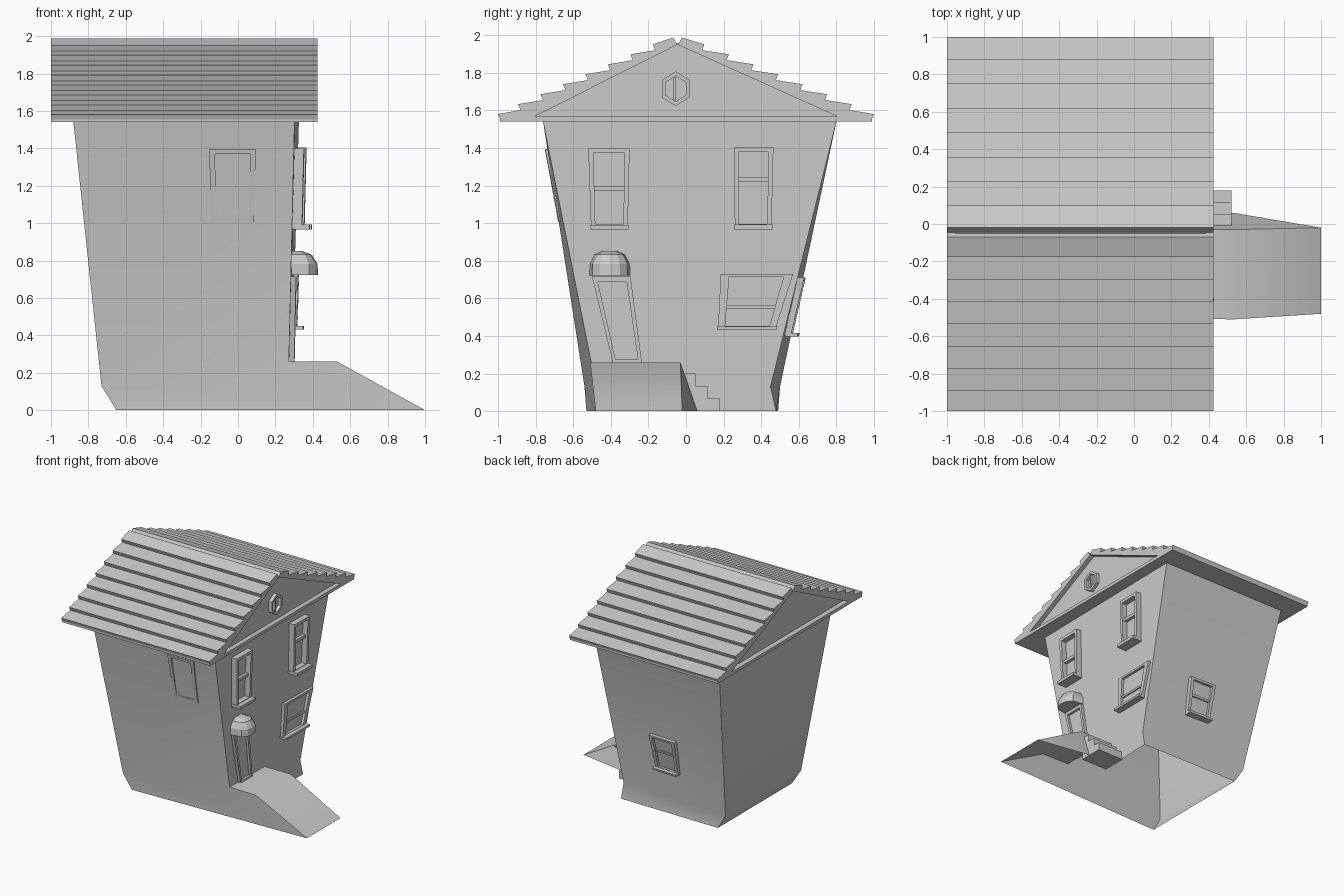
import bpy, bmesh, math
from mathutils import Vector

if "Cube" in bpy.data.objects:
    bpy.data.objects.remove(bpy.data.objects["Cube"])


def make(name, verts, faces, smooth=False):
    bm = bmesh.new()
    vs = [bm.verts.new(v) for v in verts]
    for f in faces:
        bm.faces.new([vs[i] for i in f])
    bmesh.ops.recalc_face_normals(bm, faces=bm.faces)
    me = bpy.data.meshes.new(name)
    bm.to_mesh(me)
    bm.free()
    ob = bpy.data.objects.new(name, me)
    bpy.context.collection.objects.link(ob)
    if smooth:
        bpy.context.view_layer.objects.active = ob
        ob.select_set(True)
        bpy.ops.object.shade_smooth_by_angle(angle=math.radians(30))
        ob.select_set(False)
    return ob


# Leaning wall surfaces: (along, height, outward offset) -> point
def wall_x(y, z, o=0):
    return (0.275 + 0.025 * z + 0.015 * y + o, y, z)

def wall_front(x, z, o=0):
    return (x, -0.76 + (1.54 - z) * (0.156 + 0.047 * (x + 0.73)) - o, z)

def wall_back(x, z, o=0):
    return (x, 0.80 - (1.54 - z) * (0.213 + 0.035 * (x + 0.73)) + o, z)

def gable_wall(y, z, o=0):
    return (0.385 + o, y, z)


def prism(name, wall, poly, o0, o1):
    n = len(poly)
    v = [wall(a, z, o) for o in (o0, o1) for a, z in poly]
    f = [range(n), range(n, 2 * n)]
    f += [(i, (i + 1) % n, n + (i + 1) % n, n + i) for i in range(n)]
    return make(name, v, f)


def ring(name, wall, outer, inner, o0, o1):
    n = len(outer)
    v = [wall(a, z, o) for o in (o0, o1) for p in (outer, inner) for a, z in p]
    f = []
    for i in range(n):
        j = (i + 1) % n
        for a, b in ((0, 1), (1, 3), (3, 2), (2, 0)):
            f.append((a * n + i, a * n + j, b * n + j, b * n + i))
    return make(name, v, f)


def inside(quad, u, v):
    bl, br, tr, tl = [Vector(p) for p in quad]
    return tuple(bl.lerp(br, u).lerp(tl.lerp(tr, u), v))


def patch(quad, u0, u1, v0, v1):
    return [inside(quad, u0, v0), inside(quad, u1, v0), inside(quad, u1, v1), inside(quad, u0, v1)]


def window(name, wall, quad, depth, sill=0, bar=0.5):
    inner = patch(quad, 0.12, 0.88, 0.06, 0.94)
    ring(name + "_frame", wall, quad, inner, -0.01, depth)
    prism(name + "_pane", wall, inner, -0.01, 0.003)
    if bar:
        prism(name + "_sash_bar", wall, patch(quad, 0.12, 0.88, bar - 0.03, bar + 0.03), 0, depth * 0.6)
    if sill:
        prism(name + "_sill", wall, patch(quad, -0.02, 1.02, -0.01, 0.05), 0, sill)


# House shell, open underneath, running out into the porch ramp
pts = dict(
    A0=(-0.65, -0.53, 0), A1=(-0.73, -0.54, 0.13), A2=(-0.88, -0.76, 1.54),
    B1=(0.272, -0.505, 0.26), B2=wall_x(-0.76, 1.54),
    C0=(0.29, 0.48, 0), C1=wall_x(0.45, 0.13), C2=wall_x(0.80, 1.54),
    D0=(-0.65, 0.49, 0), D1=(-0.73, 0.50, 0.13), D2=(-0.88, 0.80, 1.54),
    E0=(1.0, -0.48, 0), E1=(1.0, -0.02, 0), P1=(0.53, -0.51, 0.26), P2=(0.53, -0.03, 0.26),
    N0=(0.275, 0.0, 0), N1=(0.278, -0.03, 0.26), F0=(0.53, 0.06, 0))
keys = list(pts)
shell = ["A1 B1 B2 A2", "A0 E0 P1 B1 A1", "B1 N1 N0 C0 C1 C2 B2", "A2 D2 D1 A1",
         "A1 D1 D0 A0", "D2 C2 C1 D1", "D1 C1 C0 D0"]
porch = ["B1 P1 P2 N1", "P1 E0 E1 P2", "P2 E1 F0", "N1 P2 F0 N0"]
make("house_walls_and_ramp", list(pts.values()),
     [[keys.index(k) for k in f.split()] for f in shell + porch], smooth=True)


def slab(name, poly, x0, x1):
    return prism(name, lambda y, z, o: (o, y, z), poly, x0, x1)


# Side steps
slab("porch_steps", [(-0.03, 0), (-0.03, 0.2), (0.05, 0.2), (0.05, 0.135), (0.115, 0.135),
                     (0.115, 0.068), (0.178, 0.068), (0.178, 0)], 0.27, 0.52)

# Roof: stepped shingle slopes on a flat eaves plate, with recessed gables
ridge = -0.045
for side, name in ((1, "back"), (-1, "front")):
    run = 1.0 - side * ridge
    rows = 8
    outline = [(side * 0.99, 1.555)]
    for i in range(rows):
        y0, y1 = 1 - run * i / rows, 1 - run * (i + 1) / rows
        z0 = 1.58 + 0.053 * i
        outline.append((side * (y0 + (0.012 if i else 0)), z0))
        last = i == rows - 1
        outline.append((side * (y1 + (0.025 if last else 0)), z0 + (0.036 if last else 0.022)))
    outline += [(ridge, 1.95), (side * 0.81, 1.565)]
    slab("roof_shingles_" + name, outline, -1.0, 0.425)
slab("eaves_plate", [(-0.99, 1.54), (0.99, 1.54), (0.99, 1.568), (-0.99, 1.568)], -1.0, 0.425)
slab("gable_infill", [(-0.83, 1.565), (0.83, 1.565), (ridge, 1.96)], -0.955, 0.385)

# Hexagonal attic vent
def hexagon(r):
    return [(-0.055 + 0.92 * r * math.sin(k * math.pi / 3), 1.715 + r * math.cos(k * math.pi / 3))
            for k in range(6)]
ring("attic_vent_frame", gable_wall, hexagon(0.092), hexagon(0.068), -0.01, 0.03)
prism("attic_vent_slat", gable_wall, [(-0.068, 1.66), (-0.056, 1.65), (-0.056, 1.78), (-0.068, 1.77)], 0, 0.02)

# Windows (corners: bottom left, bottom right, top right, top left)
window("upper_left_window", wall_x, [(-0.505, 0.97), (-0.31, 0.97), (-0.30, 1.40), (-0.52, 1.40)], 0.05, 0.09)
window("upper_right_window", wall_x, [(0.26, 0.97), (0.455, 0.97), (0.465, 1.405), (0.255, 1.405)], 0.05, 0.09, 0.6)
window("lower_window", wall_x, [(0.17, 0.435), (0.475, 0.435), (0.57, 0.73), (0.185, 0.73)], 0.025, 0.06, 0.4)
window("front_window", wall_front, [(-0.14, 1.005), (0.085, 1.005), (0.095, 1.395), (-0.155, 1.395)], 0.018, 0, 0)
window("back_window", wall_back, [(-0.32, 0.40), (-0.10, 0.40), (-0.08, 0.71), (-0.33, 0.71)], 0.025, 0.06, 0.55)

# Leaning door
door = [(-0.39, 0.26), (-0.235, 0.26), (-0.295, 0.715), (-0.50, 0.715)]
leaf = patch(door, 0.12, 0.88, 0.03, 0.94)
ring("door_frame", wall_x, door, leaf, -0.01, 0.025)
prism("door_leaf", wall_x, leaf, -0.01, 0.004)

# Faceted quarter-dome hood over the door
hood_rows = [(1.0, 0.0), (0.98, 0.06), (0.75, 0.11), (0.35, 0.13)]
segs = 6
verts = []
for r, h in hood_rows:
    for k in range(segs + 1):
        a = math.pi * (k / segs - 0.5)
        verts.append((0.29 + 0.138 * r * math.cos(a) ** 0.6 if 0 < k < segs else 0.285,
                      -0.405 + 0.108 * r * math.sin(a), 0.722 + h))
m = segs + 1
faces = [(i * m + k, i * m + k + 1, (i + 1) * m + k + 1, (i + 1) * m + k)
         for i in range(len(hood_rows) - 1) for k in range(segs)]
faces += [range(m), range(3 * m, 4 * m)]
make("door_hood", verts, faces)
